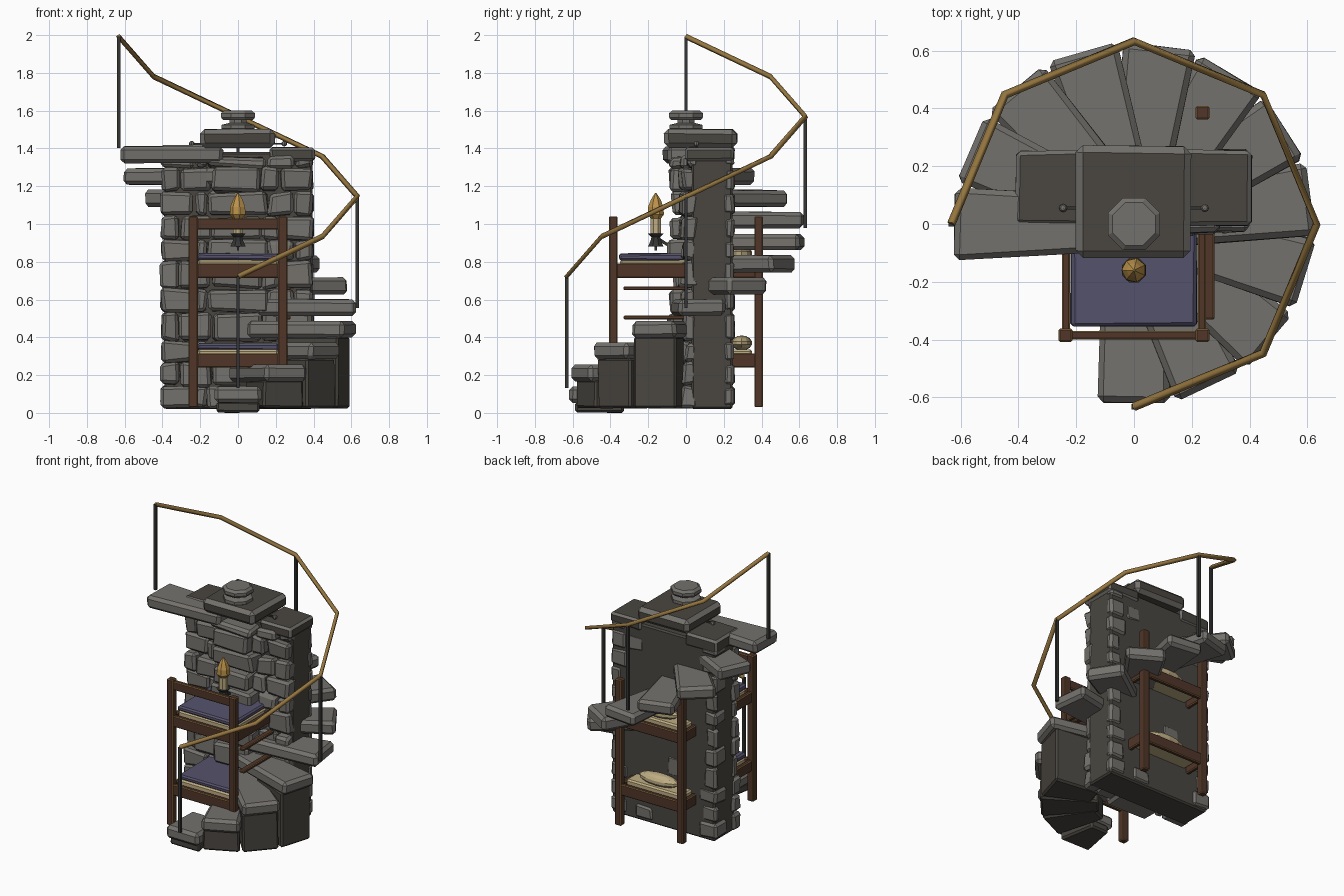
import bpy, bmesh, math, random
from mathutils import Vector, Matrix

if "Cube" in bpy.data.objects:
    bpy.data.objects.remove(bpy.data.objects["Cube"])

random.seed(7)

def mat(name, r, g, b):
    m = bpy.data.materials.new(name)
    m.diffuse_color = (r, g, b, 1)
    m.use_nodes = True
    m.node_tree.nodes["Principled BSDF"].inputs["Base Color"].default_value = m.diffuse_color
    return m

STONE = mat("light stone", .175, .167, .152)
DARK = mat("dark stone", .068, .062, .052)
WOOD = mat("brown wood", .082, .036, .022)
TRIM = mat("wood edge trim", .25, .14, .045)
BRASS = mat("brass", .30, .18, .05)
IRON = mat("iron", .035, .035, .033)
LINEN = mat("cream linen", .52, .42, .23)
BLANKET = mat("purple blanket", .092, .085, .15)
FLAME = mat("flame", .50, .29, .07)

def box(x0, x1, y0, y1, z0, z1, jitter=0):
    """Eight corners of a box, optionally shaken for rough stone."""
    return [Vector((x, y, z)) + Vector([random.uniform(-jitter, jitter) for _ in range(3)])
            for z in (z0, z1) for y in (y0, y1) for x in (x0, x1)]

def wedge(angle, r0, r1, w0, w1, z0, z1, jitter=0):
    """Corners of a tapered block pointing out from the centre."""
    pts = [Vector((r, s * w / 2, z)) for z in (z0, z1) for s in (-1, 1) for r, w in ((r0, w0), (r1, w1))]
    rot = Matrix.Rotation(angle, 3, 'Z')
    return [rot @ p + Vector((random.uniform(-jitter, jitter), random.uniform(-jitter, jitter),
                              random.uniform(-jitter, jitter) * .5)) for p in pts]

def bar(p, q, w):
    """Corners of a square bar from p to q."""
    p, q = Vector(p), Vector(q)
    d = (q - p).normalized()
    side = d.cross(Vector((0, 0, 1)))
    side = side.normalized() if side.length > .01 else Vector((1, 0, 0))
    up = side.cross(d)
    return [e + side * (i * w / 2) + up * (j * w / 2) for e in (p, q) for j in (-1, 1) for i in (-1, 1)]

def finish(name, bm, mats):
    bmesh.ops.recalc_face_normals(bm, faces=bm.faces[:])
    me = bpy.data.meshes.new(name)
    bm.to_mesh(me)
    bm.free()
    for m in mats:
        me.materials.append(m)
    ob = bpy.data.objects.new(name, me)
    bpy.context.collection.objects.link(ob)
    return ob

def build(name, blocks, mats, bevel=0):
    """One object from many eight-corner blocks; a second material colours the bevels."""
    bm = bmesh.new()
    for c in blocks:
        v = [bm.verts.new(p) for p in c]
        for f in ((0, 1, 3, 2), (4, 6, 7, 5), (0, 4, 5, 1), (2, 3, 7, 6), (0, 2, 6, 4), (1, 5, 7, 3)):
            bm.faces.new([v[i] for i in f])
    bmesh.ops.recalc_face_normals(bm, faces=bm.faces[:])
    if bevel:
        bmesh.ops.bevel(bm, geom=bm.edges[:], offset=bevel, segments=1, affect='EDGES',
                        clamp_overlap=True, material=1 if len(mats) > 1 else -1)
    return finish(name, bm, mats)

def lathe(name, profile, sides, loc, mats):
    """Turned part from (radius, height) points, closed at both ends."""
    bm = bmesh.new()
    rings = [[bm.verts.new((loc[0] + r * math.cos(2 * math.pi * (i + .5) / sides),
                            loc[1] + r * math.sin(2 * math.pi * (i + .5) / sides), z))
              for i in range(sides)] for r, z in profile]
    for a, b in zip(rings, rings[1:]):
        for i in range(sides):
            j = (i + 1) % sides
            bm.faces.new((a[i], a[j], b[j], b[i]))
    bm.faces.new(rings[0])
    bm.faces.new(rings[-1])
    return finish(name, bm, mats)

def ball(name, loc, scale, m, seg=12):
    bm = bmesh.new()
    bmesh.ops.create_uvsphere(bm, u_segments=seg, v_segments=seg // 2 + 1, radius=1,
                              matrix=Matrix.Translation(loc) @ Matrix.Diagonal((*scale, 1)))
    return finish(name, bm, [m])

# --- tower core and its rough stone facing
build("tower_core", [box(-.39, .395, .03, .245, .02, 1.38)], [DARK], .01)
stones, z = [], .03
row = 0
while z < 1.3:
    h = min(random.uniform(.105, .16), 1.36 - z)
    k = .04 * (-1) ** row
    edges = [-.41, -.27 + k, -.15 - k * .3, .14 + k * .4, .26 + k, .40]
    for i, (a, b) in enumerate(zip(edges, edges[1:])):
        depth = (-.015, -.03, -.085, -.03, -.015)[i] + random.uniform(-.015, .015)
        stones.append(box(a + .004, b - .004, depth, .06, z + .003, z + h - .003, .012))
    # corner stones on the back and the left side
    q = random.uniform(.07, .13)
    stones.append(box(-.405, -.40 + q, .17 - k, .255, z + .006, z + h - .006, .008))
    stones.append(box(.40 - q, .402, .20, .255, z + .006, z + h - .006, .006))
    if row % 3 == 0:
        x = random.uniform(-.2, .15)
        stones.append(box(x, x + .13, .2, .25, z + .01, z + h - .01, .008))
    z += h
    row += 1
build("facing_stones", stones, [STONE], .016)

# --- tower top: shoulder slabs, cap, finial, peg rod
build("shoulder_slabs", [box(-.41, -.17, 0, .255, 1.33, 1.415, .006),
                         box(.17, .405, -.01, .255, 1.33, 1.405, .006)], [DARK, STONE], .014)
build("cap_stone", [box(-.20, .195, -.115, .27, 1.405, 1.50, .005)], [DARK, STONE], .025)
lathe("finial", [(.07, 1.49), (.095, 1.505), (.095, 1.525), (.05, 1.535), (.05, 1.55),
                 (.085, 1.55), (.098, 1.565), (.098, 1.585), (.08, 1.60)], 8, (0, 0), [STONE])
build("peg_rod", [bar((-.245, .055, 1.425), (.245, .055, 1.425), .01)], [IRON])
for s in (-1, 1):
    ball("peg_knob", (s * .245, .055, 1.425), (.015,) * 3, STONE, 8)

# --- spiral stair: twelve treads, the first four on solid risers
treads, risers = [], []
for i in range(12):
    a = math.radians(-90 + i * 270 / 11)
    top = .14 + i * .1155
    treads.append(wedge(a, .08 if i else .33, .62, .19 if i else .235, .25, top - .088, top, .006))
    if i < 4:
        risers.append(wedge(a, (.33, .24, .22, .27)[i], .585, .14, .235, 0 if i == 0 else .025, top - .08, .004))
build("stair_treads", treads, [STONE], .02)
build("stair_risers", risers, [DARK], .012)

# --- handrail following the stair, with four iron posts
def rail_point(k, drop=0):
    a = math.radians(-90 + 45 * k)
    return Vector((.632 * math.cos(a), .632 * math.sin(a), .722 + .2117 * k - drop))

cu = bpy.data.curves.new("handrail", 'CURVE')
cu.dimensions = '3D'
cu.bevel_depth, cu.bevel_resolution, cu.use_fill_caps = .015, 0, True
sp = cu.splines.new('POLY')
sp.points.add(6)
for k in range(7):
    sp.points[k].co = (*rail_point(k), 1)
cu.materials.append(BRASS)
bpy.context.collection.objects.link(bpy.data.objects.new("handrail", cu))
build("rail_posts", [bar(rail_point(k, .59), rail_point(k), .018) for k in (0, 2, 4, 6)], [IRON])

# --- bunk bed running through the tower
frame = []
for sx in (-1, 1):
    for sy in (-1, 1):
        frame.append(box(sx * .237 - .024, sx * .237 + .024, sy * .385 - .023, sy * .385 + .023, .03, 1.04))
frame.append(box(-.22, .22, -.4, -.37, .97, 1.03))
for z0 in (.24, .715):
    for s in (-1, 1):
        frame.append(box(-.22, .22, s * .385 - .015, s * .385 + .015, z0, z0 + .075))
        frame.append(box(s * .235 - .014, s * .235 + .014, -.37, .37, z0, z0 + .075))
build("bed_frame", frame, [WOOD, TRIM], .005)
build("ladder_rungs", [box(.24, .278, -.33, .0, z0, z0 + .02) for z0 in (.495, .65)], [WOOD, TRIM], .004)
for name, z0 in (("lower", .27), ("upper", .745)):
    build(name + "_mattress", [box(-.215, .215, -.35, .35, z0, z0 + .065)], [LINEN], .01)
    build(name + "_blanket", [box(-.218, .218, -.35, .02, z0 + .062, z0 + .1, .006)], [BLANKET], .01)
    ball(name + "_pillow", (0, .295, z0 + .1), (.15, .055, .04), LINEN)

# --- wall candle on an iron bracket
build("candle_bracket", [bar((0, -.05, .86), (0, -.16, .93), .016),
                         bar((0, -.16, .86), (0, -.16, .93), .012)], [IRON])
lathe("candle_cup", [(.045, .88), (.03, .91), (.025, .93), (.045, .95)], 8, (0, -.16), [IRON])
lathe("candle", [(.03, .945), (.03, 1.03)], 8, (0, -.16), [LINEN])
lathe("candle_flame", [(.02, 1.02), (.044, 1.05), (.042, 1.09), (.026, 1.13), (.003, 1.165)], 7, (0, -.16), [FLAME])
